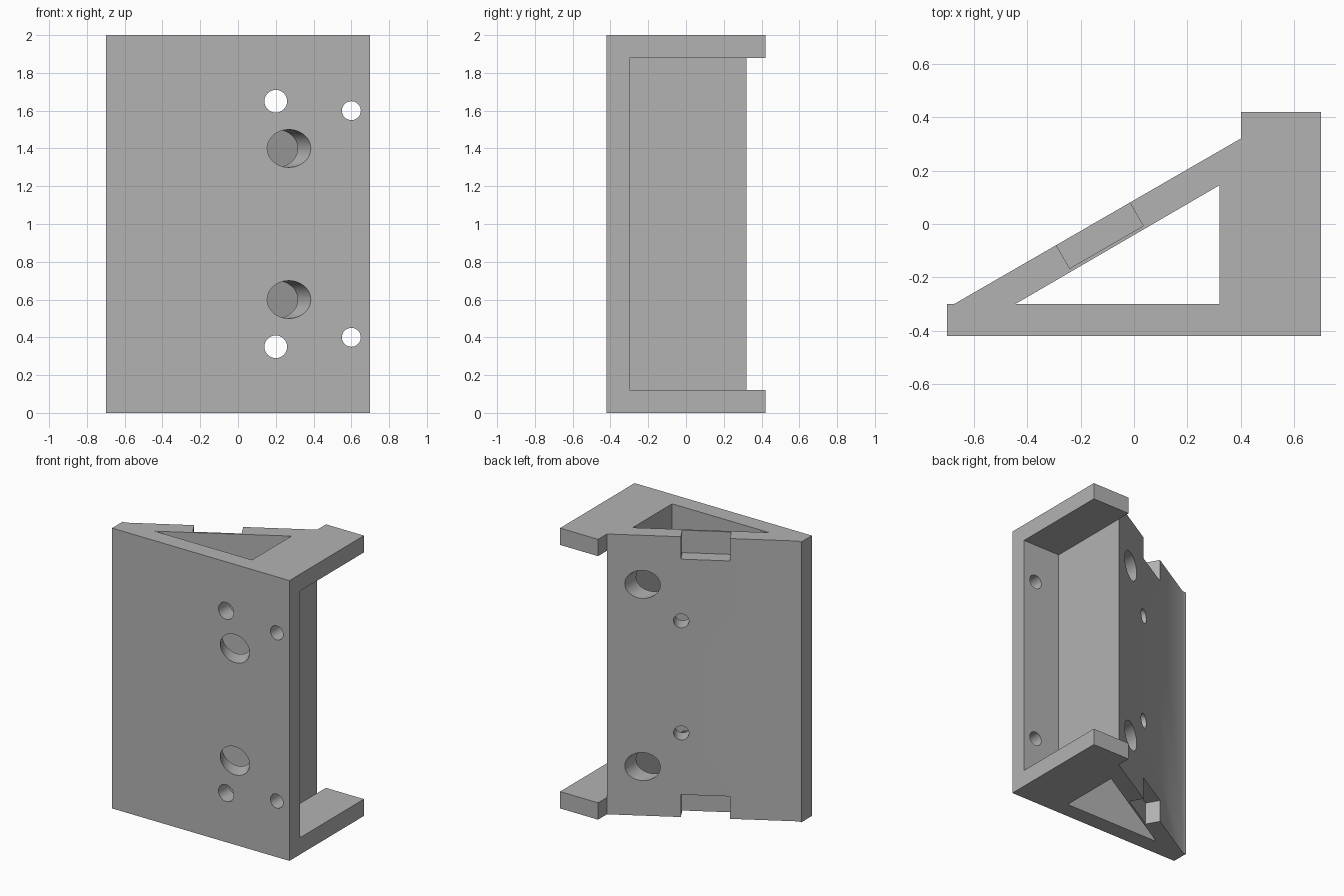
import bpy, bmesh, math
from mathutils import Vector, Matrix

cube = bpy.data.objects.get("Cube")
if cube:
    bpy.data.objects.remove(cube, do_unlink=True)

grey = bpy.data.materials.new("plain grey")
grey.use_nodes = True
colour = (0.45, 0.45, 0.45, 1)
grey.diffuse_color = colour
grey.node_tree.nodes["Principled BSDF"].inputs["Base Color"].default_value = colour

SLOPE = math.radians(30)
ALONG = Vector((math.cos(SLOPE), math.sin(SLOPE), 0))      # along the sloping wall
NORMAL = Vector((-math.sin(SLOPE), math.cos(SLOPE), 0))    # out of the sloping wall
BACK = Vector((0, 1, 0))


def finish(bm, name):
    bmesh.ops.recalc_face_normals(bm, faces=bm.faces)
    mesh = bpy.data.meshes.new(name)
    bm.to_mesh(mesh)
    bm.free()
    obj = bpy.data.objects.new(name, mesh)
    mesh.materials.append(grey)
    bpy.context.collection.objects.link(obj)
    return obj


def prism(name, outline, z0, z1):
    bm = bmesh.new()
    face = bm.faces.new([bm.verts.new((x, y, z0)) for x, y in outline])
    top = bmesh.ops.extrude_face_region(bm, geom=[face])["geom"]
    verts = [v for v in top if isinstance(v, bmesh.types.BMVert)]
    bmesh.ops.translate(bm, verts=verts, vec=(0, 0, z1 - z0))
    return finish(bm, name)


def drill(name, start, axis, length, radius):
    bm = bmesh.new()
    turn = axis.to_track_quat('Z', 'Y').to_matrix().to_4x4()
    middle = Matrix.Translation(Vector(start) + axis * length / 2)
    bmesh.ops.create_cone(bm, cap_ends=True, segments=48, radius1=radius,
                          radius2=radius, depth=length, matrix=middle @ turn)
    return finish(bm, name)


# Wedge-shaped bracket body
bracket = prism("wedge_bracket", [(-0.7, -0.42), (0.7, -0.42), (0.7, 0.42), (0.4, 0.42),
                                  (0.4, 0.32), (-0.674, -0.3), (-0.7, -0.3)], 0, 2)

# Triangular channel and the open side pocket between the flanges
cutters = [
    prism("channel_cutter", [(-0.445, -0.3), (0.32, -0.3), (0.32, 0.145)], -0.1, 2.1),
    prism("pocket_cutter", [(0.4, -0.3), (0.9, -0.3), (0.9, 0.6), (0.4, 0.6)], 0.12, 1.88),
]

# Notches and holes, mirrored about mid-height
notch_centre = Vector((-0.153, 0, 0))
notch = [(notch_centre + ALONG * a * 0.159 + NORMAL * b * 0.1).xy
         for a, b in ((-1, -1), (1, -1), (1, 1), (-1, 1))]
for side in (-1, 1):
    z = [1 + side * d for d in (0.84, 1.1)]
    cutters.append(prism("notch_cutter", notch, min(z), max(z)))
    # Straight holes: flange screw, narrow front hole, wide hole in the sloping wall
    cutters.append(drill("side_screw_cutter", (0.6, -0.5, 1 + side * 0.6), BACK, 0.3, 0.05))
    cutters.append(drill("front_screw_cutter", (0.2, -0.5, 1 + side * 0.65), BACK, 0.3, 0.06))
    cutters.append(drill("rear_access_cutter", (0.2, -0.05, 1 + side * 0.65), BACK, 0.5, 0.1))
    # Tilted holes: wide access in front, narrow screw hole in the sloping wall
    entry = Vector((0.27, -0.42, 1 + side * 0.4))
    cutters.append(drill("front_access_cutter", entry - NORMAL * 0.15, NORMAL, 0.4, 0.1))
    cutters.append(drill("rear_screw_cutter", entry + NORMAL * 0.36, NORMAL, 0.4, 0.05))

# Cut everything out of the body
bpy.context.view_layer.objects.active = bracket
for cutter in cutters:
    cutter.hide_render = True
    mod = bracket.modifiers.new(cutter.name, 'BOOLEAN')
    mod.operation = 'DIFFERENCE'
    mod.solver = 'EXACT'
    mod.object = cutter
    bpy.ops.object.modifier_apply(modifier=mod.name)
    bpy.data.objects.remove(cutter, do_unlink=True)

bpy.ops.object.select_all(action='DESELECT')
bracket.select_set(True)
bpy.ops.object.shade_smooth_by_angle(angle=math.radians(30))
